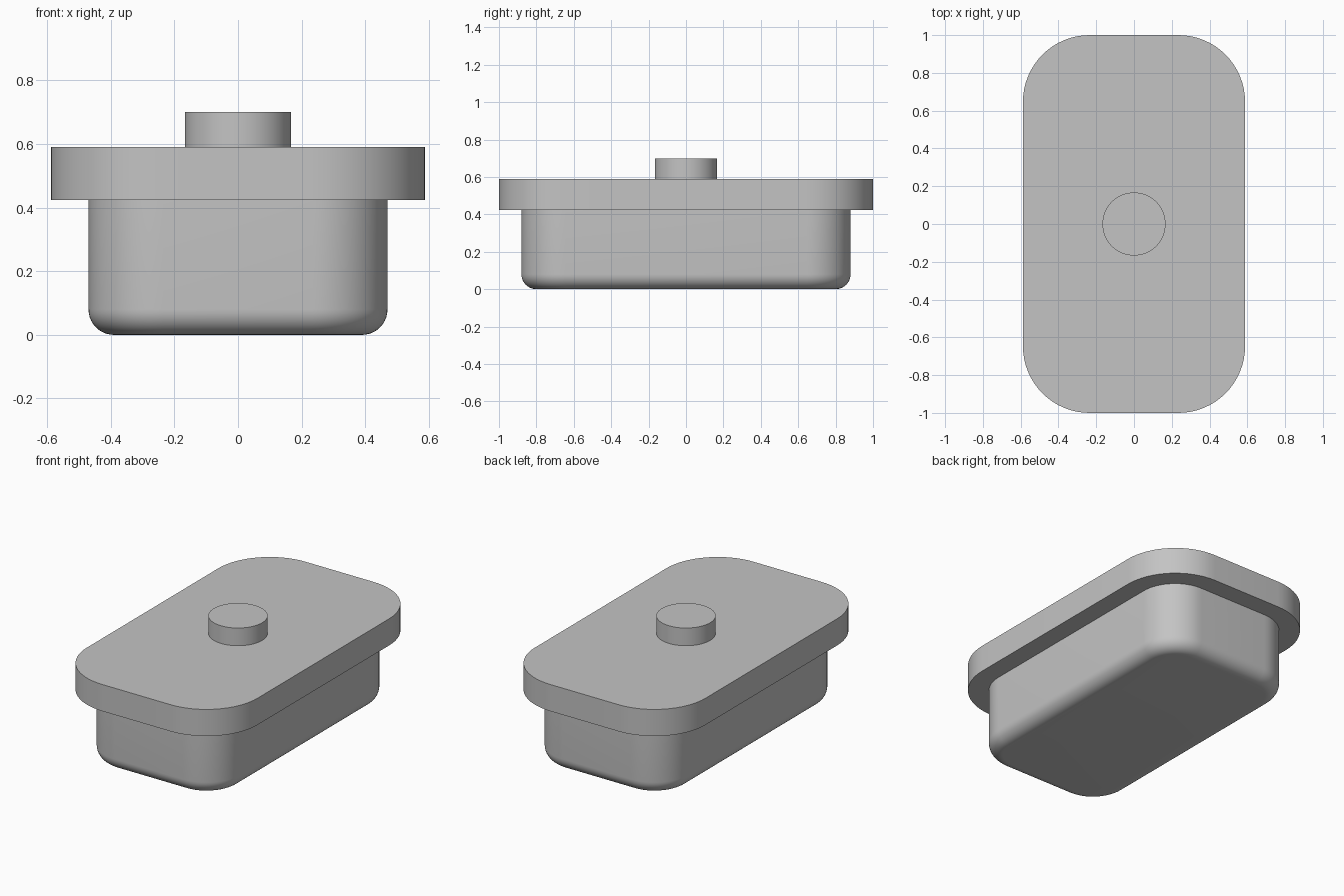
import bpy, bmesh, math

cube = bpy.data.objects.get("Cube")
if cube:
    bpy.data.objects.remove(cube, do_unlink=True)

grey = bpy.data.materials.new("plain grey")
grey.use_nodes = True
colour = (0.55, 0.55, 0.55, 1)
grey.diffuse_color = colour
grey.node_tree.nodes["Principled BSDF"].inputs["Base Color"].default_value = colour


def rounded_outline(half_x, half_y, radius, steps=16):
    """Counter-clockwise rounded rectangle; a circle when the radius fills it."""
    points = []
    for quarter, (sx, sy) in enumerate([(1, 1), (-1, 1), (-1, -1), (1, -1)]):
        for i in range(steps + 1):
            a = math.pi / 2 * (quarter + i / steps)
            points.append((sx * (half_x - radius) + radius * math.cos(a),
                           sy * (half_y - radius) + radius * math.sin(a)))
    return points


def rounded_block(name, half_x, half_y, radius, z0, z1, fillet=0.0, steps=16):
    """Upright rounded block, with an optional rounded lower rim."""
    levels = [(0.0, z0), (0.0, z1)]
    if fillet:
        n = 10
        angles = [math.pi / 2 * i / n for i in range(n + 1)]
        levels = [(fillet * (1 - math.sin(a)), z0 + fillet * (1 - math.cos(a)))
                  for a in angles] + [(0.0, z1)]
    bm = bmesh.new()
    rings = []
    for inset, z in levels:
        outline = rounded_outline(half_x - inset, half_y - inset, radius - inset, steps)
        rings.append([bm.verts.new((x, y, z)) for x, y in outline])
    for low, high in zip(rings, rings[1:]):
        for i in range(len(low)):
            j = (i + 1) % len(low)
            bm.faces.new((low[i], low[j], high[j], high[i]))
    bm.faces.new(rings[0][::-1])
    bm.faces.new(rings[-1])
    bmesh.ops.remove_doubles(bm, verts=bm.verts, dist=0.0001)
    bmesh.ops.recalc_face_normals(bm, faces=bm.faces)
    mesh = bpy.data.meshes.new(name)
    bm.to_mesh(mesh)
    bm.free()
    mesh.materials.append(grey)
    obj = bpy.data.objects.new(name, mesh)
    bpy.context.collection.objects.link(obj)
    bpy.ops.object.select_all(action="DESELECT")
    obj.select_set(True)
    bpy.context.view_layer.objects.active = obj
    bpy.ops.object.shade_smooth_by_angle(angle=math.radians(35))
    return obj


# Lower body with a rounded bottom rim and a plain base
rounded_block("body", 0.47, 0.88, 0.235, 0.0, 0.424, fillet=0.08)
# Wide overhanging plate
rounded_block("top_plate", 0.588, 1.0, 0.353, 0.424, 0.59)
# Round stub in the middle of the plate
rounded_block("knob", 0.167, 0.167, 0.167, 0.59, 0.7)
